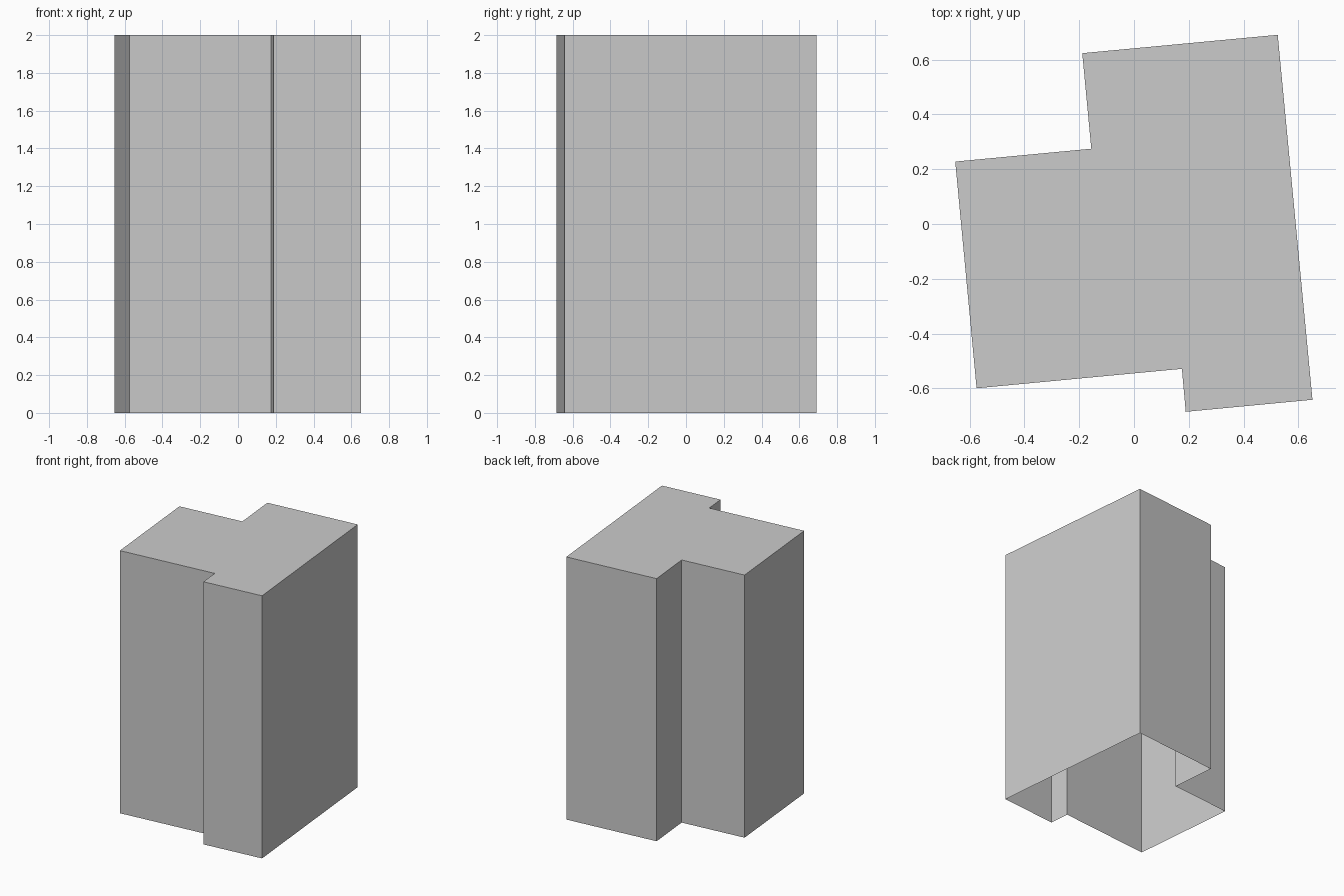
import bpy, bmesh

if "Cube" in bpy.data.objects:
    bpy.data.objects.remove(bpy.data.objects["Cube"])

HEIGHT = 2.0

# Footprint, counter-clockwise seen from above
footprint = [
    (-0.653, 0.228), (-0.575, -0.600), (0.175, -0.529), (0.189, -0.686),
    (0.652, -0.642), (0.525, 0.691), (-0.189, 0.624), (-0.156, 0.275),
]

bm = bmesh.new()
low = [bm.verts.new((x, y, 0)) for x, y in footprint]
high = [bm.verts.new((x, y, HEIGHT)) for x, y in footprint]

# Flat roof
bm.faces.new(high)

# Outer walls; the underside stays open
n = len(footprint)
for i in range(n):
    j = (i + 1) % n
    bm.faces.new((low[i], low[j], high[j], high[i]))

mesh = bpy.data.meshes.new("building_block")
bm.to_mesh(mesh)
bm.free()
block = bpy.data.objects.new("building_block", mesh)
bpy.context.collection.objects.link(block)
